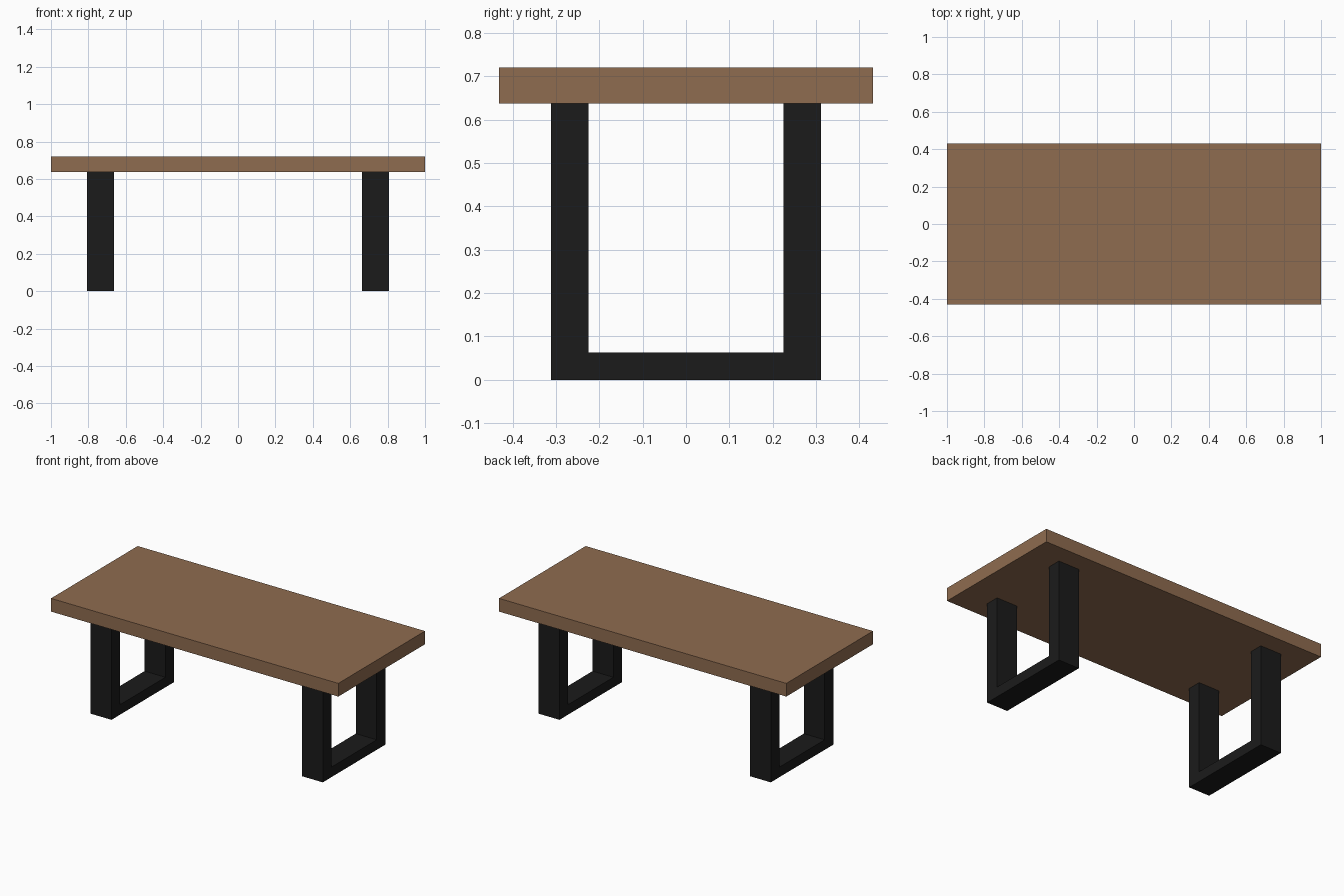
import bpy, bmesh

if "Cube" in bpy.data.objects:
    bpy.data.objects.remove(bpy.data.objects["Cube"])


def material(name, color):
    m = bpy.data.materials.new(name)
    m.diffuse_color = color
    m.use_nodes = True
    m.node_tree.nodes["Principled BSDF"].inputs["Base Color"].default_value = m.diffuse_color
    return m


def add_object(name, bm, mat):
    bmesh.ops.recalc_face_normals(bm, faces=bm.faces)
    mesh = bpy.data.meshes.new(name)
    bm.to_mesh(mesh)
    bm.free()
    mesh.materials.append(mat)
    obj = bpy.data.objects.new(name, mesh)
    bpy.context.collection.objects.link(obj)
    return obj


wood = material("wood", (0.275, 0.15, 0.08, 1))
metal = material("black_metal", (0.011, 0.011, 0.011, 1))

TOP_Z, UNDER_Z = 0.72, 0.637

# Table top: one thick slab
bm = bmesh.new()
bmesh.ops.create_cube(bm, size=1)
bmesh.ops.scale(bm, vec=(2.0, 0.862, TOP_Z - UNDER_Z), verts=bm.verts)
bmesh.ops.translate(bm, vec=(0, 0, (TOP_Z + UNDER_Z) / 2), verts=bm.verts)
add_object("table_top", bm, wood)

# U-shaped leg frames: half profile in y/z, mirrored and extruded along x
OUTER, INNER, BAR_Z = 0.311, 0.225, 0.063
X_IN, X_OUT = 0.663, 0.808
half = [(OUTER, 0), (OUTER, UNDER_Z), (INNER, UNDER_Z), (INNER, BAR_Z)]
profile = half + [(-y, z) for y, z in reversed(half)]

for side, name in ((-1, "left_leg_frame"), (1, "right_leg_frame")):
    bm = bmesh.new()
    face = bm.faces.new([bm.verts.new((side * X_IN, y, z)) for y, z in profile])
    ext = bmesh.ops.extrude_face_region(bm, geom=[face], use_keep_orig=True)
    moved = [g for g in ext["geom"] if isinstance(g, bmesh.types.BMVert)]
    bmesh.ops.translate(bm, vec=(side * (X_OUT - X_IN), 0, 0), verts=moved)
    add_object(name, bm, metal)
